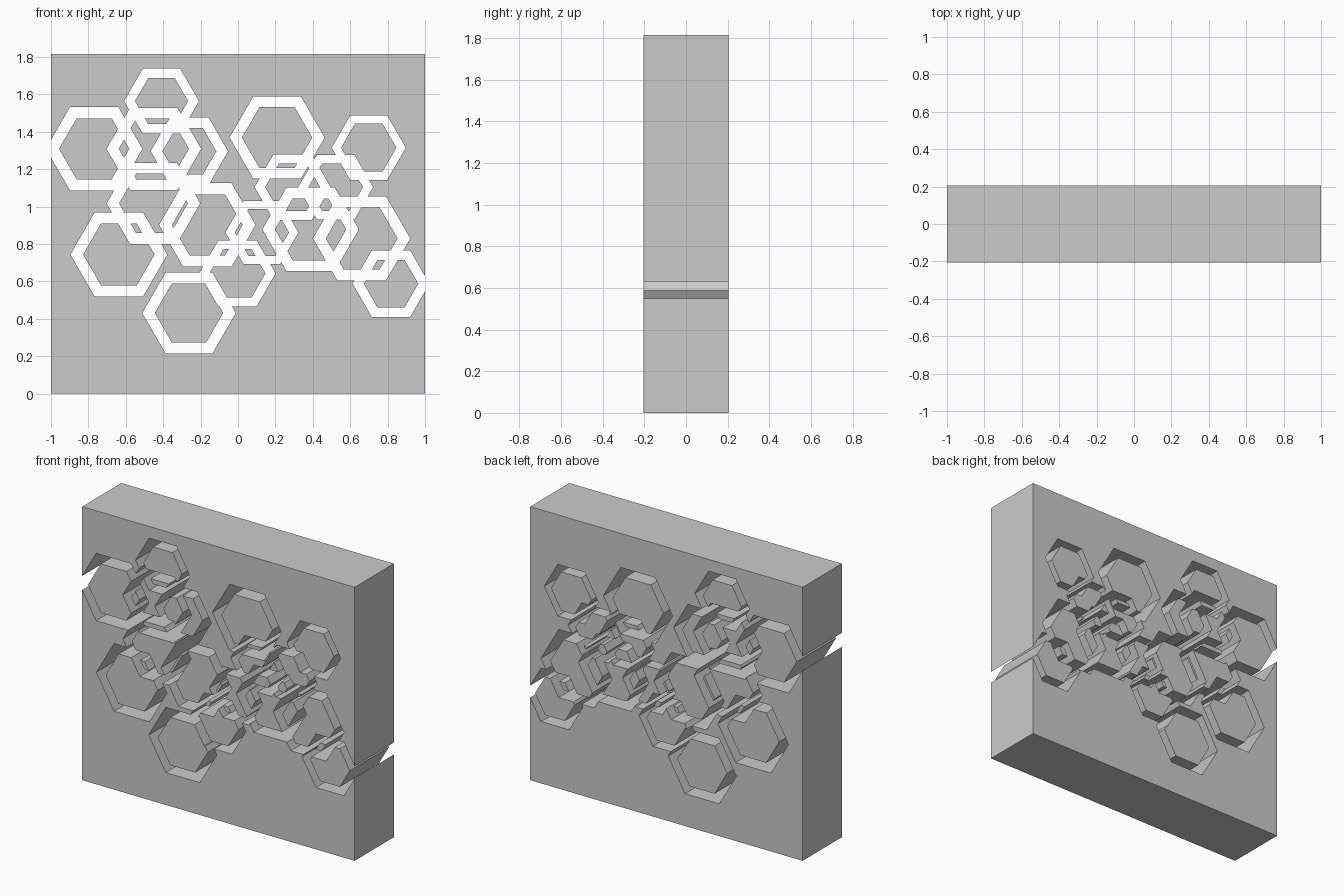
import bpy, bmesh, math

if "Cube" in bpy.data.objects:
    bpy.data.objects.remove(bpy.data.objects["Cube"])

HEIGHT, DEPTH = 1.815, 0.41

# hexagon ring grooves: centre x, centre z, outer radius, inner radius
RINGS = [
    (-0.769, 1.309, 0.258, 0.188),
    (-0.409, 1.564, 0.200, 0.142),
    (0.209, 1.369, 0.254, 0.188),
    (0.699, 1.315, 0.198, 0.148),
    (-0.637, 0.744, 0.259, 0.191),
    (-0.262, 0.431, 0.250, 0.183),
    (0.818, 0.588, 0.205, 0.146),
    (0.661, 0.830, 0.260, 0.192),
    (-0.003, 0.643, 0.204, 0.150),
    (-0.164, 0.902, 0.258, 0.189),
    (-0.260, 1.296, 0.207, 0.144),
    (-0.450, 1.309, 0.253, 0.188),
    (-0.452, 1.017, 0.250, 0.184),
    (0.292, 1.104, 0.203, 0.147),
    (0.522, 1.104, 0.200, 0.146),
    (0.388, 0.878, 0.258, 0.191),
    (0.128, 0.862, 0.195, 0.145),
]


def ring_cutter(i, cx, cz, outer, inner):
    """Six-sided tube running right through the slab along y."""
    bm = bmesh.new()
    loops = []
    for r, y in ((outer, -0.4), (inner, -0.4), (inner, 0.4), (outer, 0.4)):
        loops.append([bm.verts.new((cx + r * math.cos(k * math.pi / 3), y,
                                    cz + r * math.sin(k * math.pi / 3)))
                      for k in range(6)])
    for a in range(4):
        p, q = loops[a], loops[(a + 1) % 4]
        for k in range(6):
            n = (k + 1) % 6
            bm.faces.new((p[k], p[n], q[n], q[k]))
    bmesh.ops.recalc_face_normals(bm, faces=bm.faces)
    mesh = bpy.data.meshes.new(f"ring_cutter_{i}")
    bm.to_mesh(mesh)
    bm.free()
    ob = bpy.data.objects.new(f"ring_cutter_{i}", mesh)
    bpy.context.collection.objects.link(ob)
    ob.hide_render = True
    return ob


# solid slab
bpy.ops.mesh.primitive_cube_add(size=1, location=(0, 0, HEIGHT / 2))
slab = bpy.context.object
slab.name = "pierced_slab"
slab.scale = (2, DEPTH, HEIGHT)
bpy.ops.object.transform_apply(location=True, rotation=False, scale=True)

# cut every ring through the slab, leaving the islands between them
for i, ring in enumerate(RINGS):
    cutter = ring_cutter(i, *ring)
    mod = slab.modifiers.new("cut", "BOOLEAN")
    mod.operation = "DIFFERENCE"
    mod.solver = "EXACT"
    mod.object = cutter
    bpy.context.view_layer.objects.active = slab
    bpy.ops.object.modifier_apply(modifier=mod.name)
    bpy.data.objects.remove(cutter, do_unlink=True)
